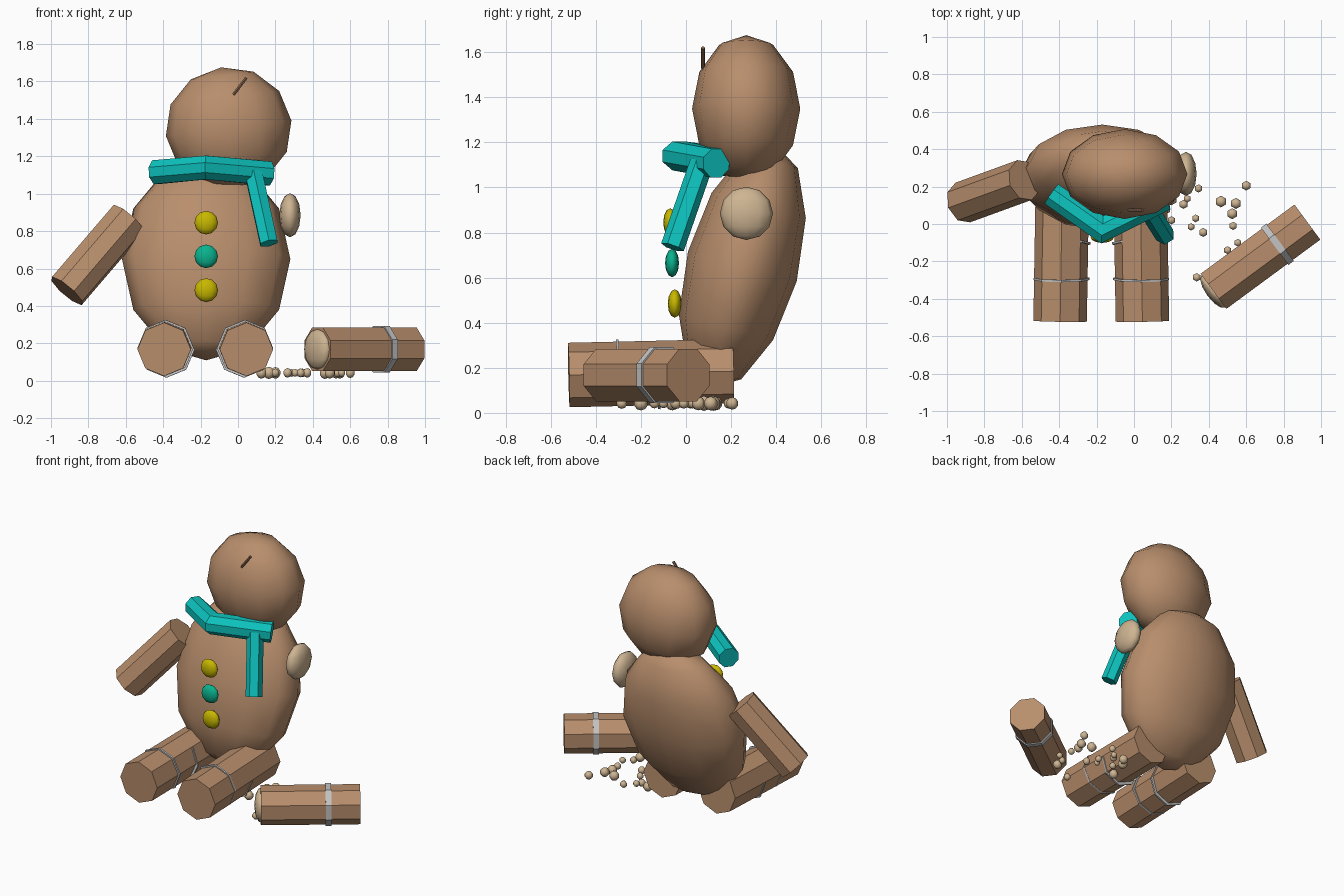
import bpy, bmesh, math, random
from mathutils import Vector, Matrix

random.seed(4)
cube = bpy.data.objects.get("Cube")
if cube:
    bpy.data.objects.remove(cube, do_unlink=True)


def material(name, rgb):
    m = bpy.data.materials.new(name)
    m.use_nodes = True
    m.diffuse_color = (*rgb, 1)
    m.node_tree.nodes["Principled BSDF"].inputs["Base Color"].default_value = (*rgb, 1)
    return m


brown = material("brown plush", (0.48, 0.27, 0.15))
dark = material("dark thread", (0.25, 0.14, 0.08))
beige = material("beige stuffing", (0.62, 0.46, 0.29))
teal = material("teal cloth", (0.004, 0.55, 0.52))
yellow = material("yellow button", (0.58, 0.48, 0.0))
green = material("green button", (0.003, 0.45, 0.27))
silver = material("silver band", (0.55, 0.55, 0.55))


def finish(bm, name, mat, smooth=False):
    bmesh.ops.recalc_face_normals(bm, faces=bm.faces)
    for f in bm.faces:
        f.smooth = smooth
    me = bpy.data.meshes.new(name)
    bm.to_mesh(me)
    bm.free()
    me.materials.append(mat)
    ob = bpy.data.objects.new(name, me)
    bpy.context.collection.objects.link(ob)
    return ob


def ball(name, centre, radii, mat, rot=None, segments=12, rings=6, smooth=True):
    bm = bmesh.new()
    bmesh.ops.create_uvsphere(bm, u_segments=segments, v_segments=rings, radius=1)
    turn = rot or Matrix.Identity(4)
    bm.transform(Matrix.Translation(centre) @ turn @ Matrix.Diagonal((*radii, 1)))
    return finish(bm, name, mat, smooth)


def tube(name, path, r, mat, sides=8, roll=0.0):
    """Capped prism along a path, mitred at inner points."""
    pts = [Vector(p) for p in path]
    bm = bmesh.new()
    rows = []
    for i, p in enumerate(pts):
        before = (p - pts[max(i - 1, 0)]).normalized()
        after = (pts[min(i + 1, len(pts) - 1)] - p).normalized()
        d = (before + after).normalized()
        across = Vector((0, 0, 1)).cross(d).normalized()
        up = d.cross(across)
        stretch = 1 / max(d.dot(after), d.dot(before))
        row = []
        for k in range(sides):
            a = math.tau * k / sides + math.radians(roll)
            row.append(bm.verts.new(p + across * r * stretch * math.cos(a) + up * r * math.sin(a)))
        rows.append(row)
    for a, b in zip(rows, rows[1:]):
        for k in range(sides):
            n = (k + 1) % sides
            bm.faces.new((a[k], a[n], b[n], b[k]))
    bm.faces.new(rows[0])
    bm.faces.new(rows[-1])
    return finish(bm, name, mat)


def band(name, centre, axis, r, width, mat, roll=0.0):
    c, d = Vector(centre), Vector(axis).normalized() * width / 2
    return tube(name, [c - d, c + d], r, mat, roll=roll)


# Body leaning back, head tipped to one side
ball("body", (-0.17, 0.25, 0.65), (0.45, 0.25, 0.56), brown,
     Matrix.Rotation(math.radians(-15), 4, "X"))
ball("head", (-0.05, 0.267, 1.35), (0.338, 0.24, 0.328), brown,
     Matrix.Rotation(math.radians(-7), 4, "Y"))
tube("head_stitch", [(-0.025, 0.075, 1.53), (0.045, 0.075, 1.62)], 0.009, dark, 6)

# Legs with thin bands
for side, s, x in (("right", 1, -0.395), ("left", -1, 0.045)):
    front = Vector((x, -0.52, 0.168))
    back = Vector((x + 0.012 * s, 0.21, 0.185))
    tube(side + "_leg", [front, back], 0.143, brown)
    for label, t, dx, dz, tilt in (("front", 0.31, 0.004, 0.003, 0.08),
                                   ("rear", 0.57, 0.006, -0.012, -0.1)):
        p = front.lerp(back, t) + Vector((dx * s, 0, dz))
        band(f"{side}_leg_{label}_band", p, (0, 1, tilt), 0.15, 0.012, silver)

# Attached arm
tube("right_arm", [(-0.915, 0.115, 0.48), (-0.585, 0.235, 0.865)], 0.113, brown)

# Torn-off arm with band and stuffing
inner, outer = Vector((0.425, -0.36, 0.168)), Vector((0.927, 0.01, 0.168))
axis = outer - inner
tube("loose_arm", [inner, outer], 0.126, brown, roll=22.5)
band("loose_arm_band", inner.lerp(outer, 0.68), axis, 0.134, 0.036, silver, 22.5)
ball("loose_arm_stuffing", inner, (0.04, 0.108, 0.108), beige,
     Matrix.Rotation(math.atan2(axis.y, axis.x), 4, "Z"))
ball("shoulder_stuffing", (0.278, 0.268, 0.885), (0.057, 0.118, 0.118), beige)

# Scattered stuffing crumbs
crumbs = [(.345, .19), (.285, .135), (.265, .105), (.33, .03), (.305, -.015), (.37, -.045),
          (.465, .12), (.545, .11), (.525, .055), (.53, -.01), (.6, .205), (.335, -.285),
          (.5, -.14), (.555, -.1), (.2, .02), (.165, .08), (.2, .13), (.125, -.06), (.49, -.2)]
for i, (x, y) in enumerate(crumbs):
    r = random.uniform(0.02, 0.034)
    ball(f"crumb_{i + 1}", (x, y, 0.042), (r, r, r), beige, segments=6, rings=5)

# Scarf and hanging tail
tube("scarf", [(-0.44, 0.16, 1.115), (-0.17, -0.03, 1.14), (0.165, 0.135, 1.108)],
     0.069, teal, roll=22.5)
tube("scarf_tail", [(0.083, 0.07, 1.11), (0.165, -0.06, 0.735)], 0.053, teal, 6)

# Buttons
for name, y, z, mat in (("top", -0.07, 0.845, yellow), ("middle", -0.062, 0.665, green),
                        ("bottom", -0.05, 0.485, yellow)):
    ball(name + "_button", (-0.17, y, z), (0.063, 0.031, 0.063), mat)
